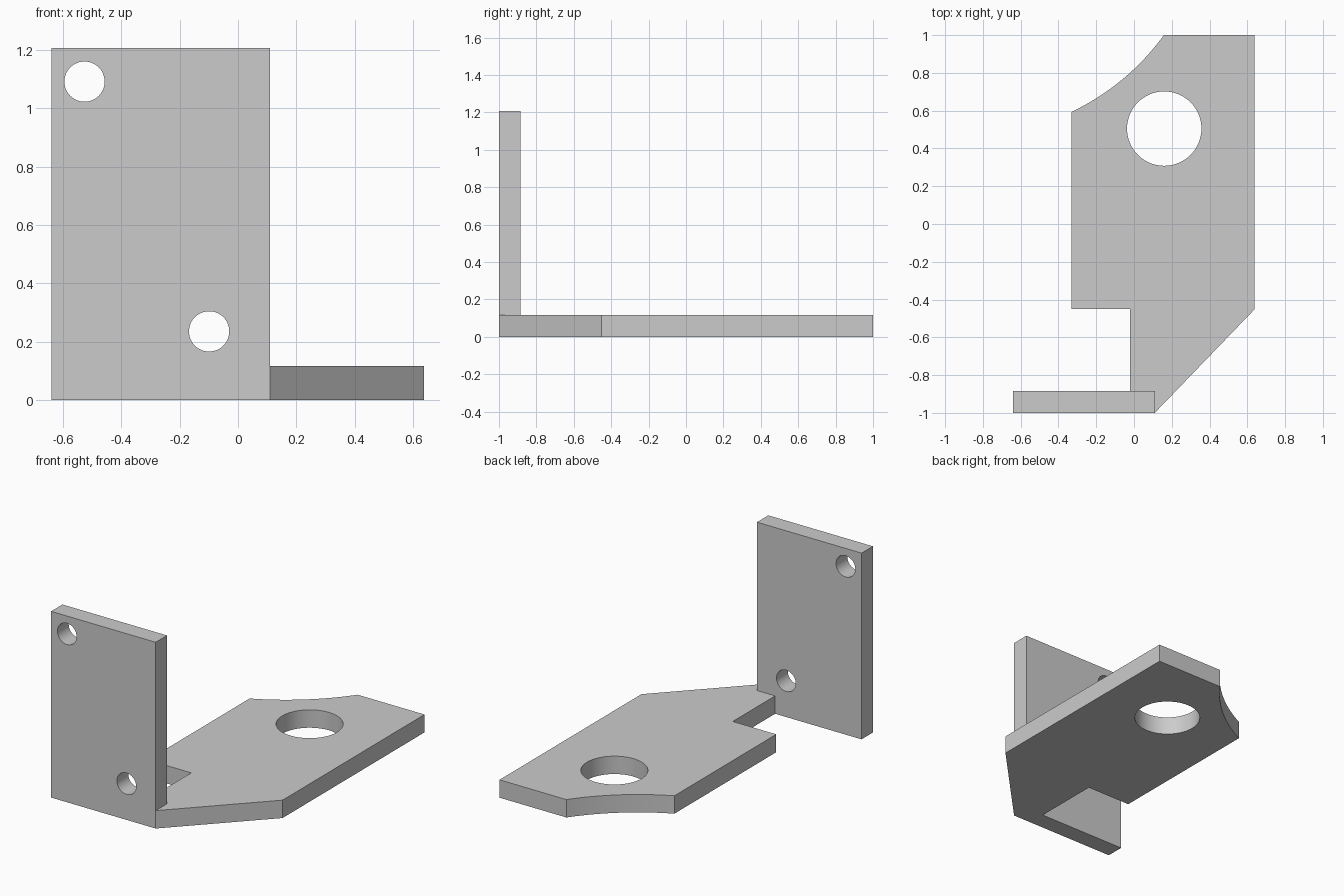
import bpy
import bmesh
from math import cos, sin, pi, atan2, asin, hypot
from mathutils import Matrix, Vector

cube = bpy.data.objects.get("Cube")
if cube:
    bpy.data.objects.remove(cube, do_unlink=True)

THICK = 0.116

# Single bare grey finish
grey = bpy.data.materials.new("plain grey")
grey.use_nodes = True
colour = (0.6, 0.6, 0.6, 1)
grey.diffuse_color = colour
grey.node_tree.nodes["Principled BSDF"].inputs["Base Color"].default_value = colour


def circle(cx, cy, r, n=64):
    return [(cx + r * cos(2 * pi * i / n), cy + r * sin(2 * pi * i / n)) for i in range(n)]


def arc(start, end, sag, n=24):
    """Points from start to end, bowed to the left of travel by sag."""
    a, b = Vector(start), Vector(end)
    chord = b - a
    half = chord.length / 2
    radius = (half * half + sag * sag) / (2 * sag)
    left = Vector((-chord.y, chord.x)).normalized()
    centre = (a + b) / 2 - left * (radius - sag)
    sweep = asin(half / radius)
    mid = atan2(left.y, left.x)
    return [(centre.x + radius * cos(mid + sweep * (1 - 2 * i / n)),
             centre.y + radius * sin(mid + sweep * (1 - 2 * i / n))) for i in range(n + 1)]


def plate(name, outline, holes, matrix):
    """Extrude a flat outline with holes to the sheet thickness."""
    bm = bmesh.new()
    for loop in [outline] + holes:
        vs = [bm.verts.new((x, y, 0)) for x, y in loop]
        for i, v in enumerate(vs):
            bm.edges.new((v, vs[i - 1]))
    bmesh.ops.triangle_fill(bm, use_beauty=True, edges=bm.edges[:], normal=(0, 0, 1))
    extruded = bmesh.ops.extrude_face_region(bm, geom=bm.faces[:], use_keep_orig=True)
    top = [g for g in extruded["geom"] if isinstance(g, bmesh.types.BMVert)]
    bmesh.ops.translate(bm, verts=top, vec=(0, 0, THICK))
    bmesh.ops.transform(bm, matrix=matrix, verts=bm.verts[:])
    bmesh.ops.recalc_face_normals(bm, faces=bm.faces[:])
    mesh = bpy.data.meshes.new(name)
    bm.to_mesh(mesh)
    bm.free()
    mesh.materials.append(grey)
    obj = bpy.data.objects.new(name, mesh)
    bpy.context.collection.objects.link(obj)
    bpy.ops.object.select_all(action="DESELECT")
    obj.select_set(True)
    bpy.context.view_layer.objects.active = obj
    bpy.ops.object.shade_smooth_by_angle(angle=pi / 6)
    return obj


# Base plate: chamfered corner, scooped corner, notch and large bore
inner = -1 + THICK
base = [(0.11, -1), (0.637, -0.453), (0.637, 1)]
base += arc((0.158, 1), (-0.332, 0.593), 0.04)
base += [(-0.332, -0.45), (-0.02, -0.45), (-0.02, inner), (0.11, inner)]
plate("base_plate", base, [circle(0.16, 0.505, 0.197)], Matrix.Identity(4))

# Upright plate with two bolt holes, standing on the front edge
upright = [(-0.64, 0), (0.11, 0), (0.11, 1.207), (-0.64, 1.207)]
stand = Matrix.Translation((0, inner, 0)) @ Matrix.Rotation(pi / 2, 4, "X")
plate("upright_plate", upright,
      [circle(-0.526, 1.091, 0.069, 48), circle(-0.099, 0.235, 0.069, 48)], stand)
